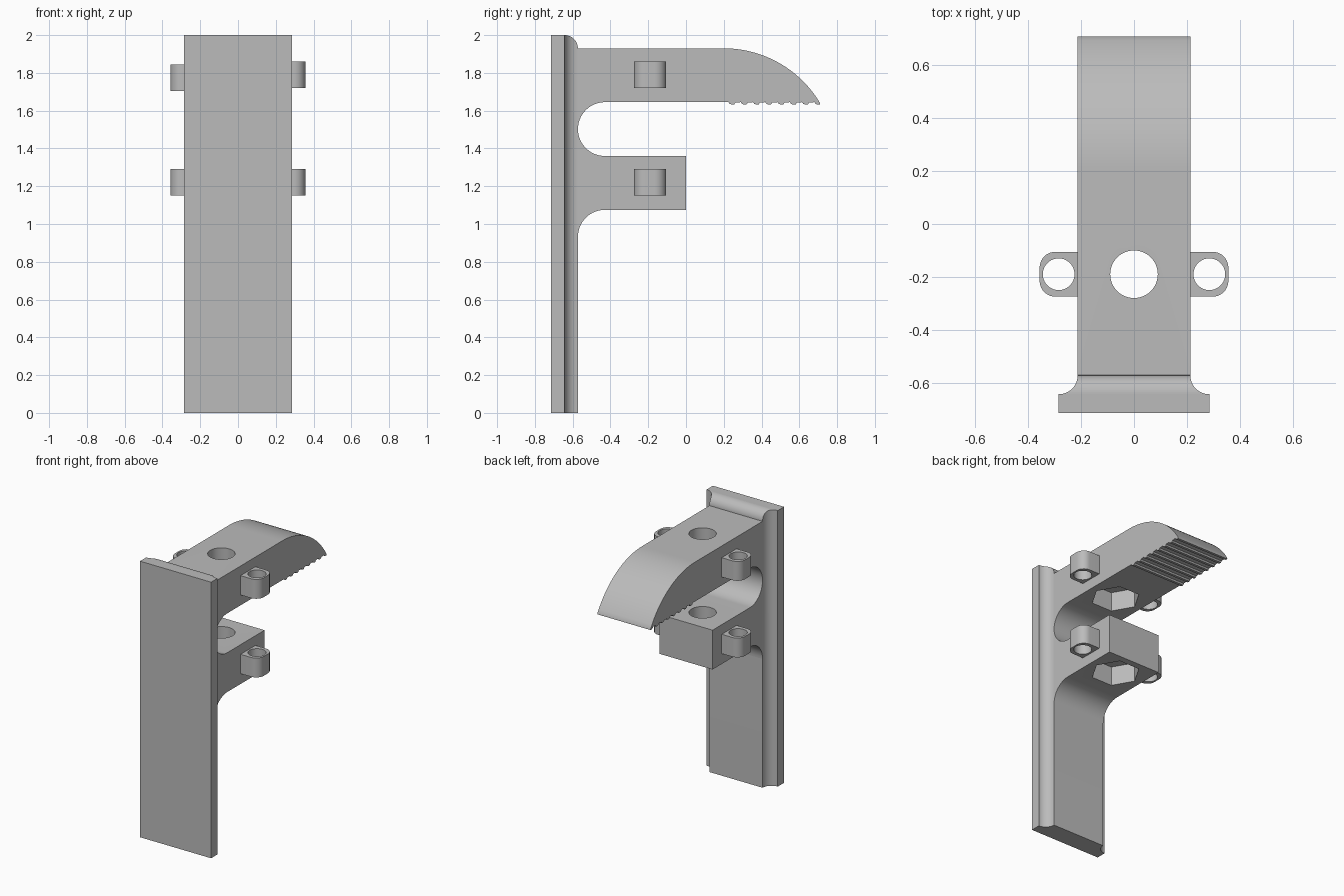
import bpy, bmesh
from math import cos, sin, radians, pi
from mathutils import Vector

cube = bpy.data.objects.get("Cube")
if cube:
    bpy.data.objects.remove(cube)

grey = bpy.data.materials.new("plain grey")
grey.use_nodes = True
COLOUR = (0.5, 0.5, 0.5, 1)
grey.diffuse_color = COLOUR
grey.node_tree.nodes["Principled BSDF"].inputs["Base Color"].default_value = COLOUR


def arc(cx, cy, r, start, end, n=16):
    angles = [radians(start + (end - start) * i / n) for i in range(n + 1)]
    return [(cx + r * cos(a), cy + r * sin(a)) for a in angles]


def extrude(name, profile, low, high, axis):
    """Extrude a flat outline along z (xy outline) or along x (yz outline)."""
    place = (lambda p: (p[0], p[1], low)) if axis == "z" else (lambda p: (low, p[0], p[1]))
    bm = bmesh.new()
    face = bm.faces.new([bm.verts.new(place(p)) for p in profile])
    top = bmesh.ops.extrude_face_region(bm, geom=[face])
    move = Vector((0, 0, high - low)) if axis == "z" else Vector((high - low, 0, 0))
    bmesh.ops.translate(bm, vec=move, verts=[v for v in top["geom"] if isinstance(v, bmesh.types.BMVert)])
    bmesh.ops.recalc_face_normals(bm, faces=bm.faces)
    mesh = bpy.data.meshes.new(name)
    bm.to_mesh(mesh)
    bm.free()
    mesh.materials.append(grey)
    obj = bpy.data.objects.new(name, mesh)
    bpy.context.collection.objects.link(obj)
    return obj


def prism(name, x, y, r, sides, low, high):
    return extrude(name, arc(x, y, r, 0, 360, sides)[:-1], low, high, "z")


def activate(obj):
    bpy.ops.object.select_all(action="DESELECT")
    obj.select_set(True)
    bpy.context.view_layer.objects.active = obj


def cut(obj, cutter):
    cutter.hide_render = True
    mod = obj.modifiers.new("cut", "BOOLEAN")
    mod.operation, mod.solver, mod.object = "DIFFERENCE", "EXACT", cutter
    activate(obj)
    bpy.ops.object.modifier_apply(modifier=mod.name)
    bpy.data.objects.remove(cutter)


def smooth(obj):
    activate(obj)
    bpy.ops.object.shade_smooth_by_angle(angle=radians(25))


HALF, EDGE, BACK, STEP = 0.213, 0.285, -0.572, -0.643
HOLE_Y = -0.19

# Back plate with coved long edges and a rounded top rear edge
side = [(EDGE, -0.715), (EDGE, STEP)] + arc(EDGE, BACK, EDGE - HALF, 270, 180)[1:]
plate = extrude("back_plate", side + [(-x, y) for x, y in reversed(side)], 0, 2, "z")
corner = arc(STEP, 1.929, 0.071, 90, 0) + [(-0.5, 1.929), (-0.5, 2.1), (STEP, 2.1)]
cut(plate, extrude("corner_cutter", corner, -0.4, 0.4, "x"))
smooth(plate)

# Jaw body: lower arm, round throat, toothed upper arm with a curved nose
LOW, LOW_TOP, UP, UP_TOP, R = 1.075, 1.36, 1.645, 1.93, 0.1425
NOSE_Y, NOSE_R, TIP = 0.2, 0.593, 0.71
outline = [(-0.6, LOW - R)]
outline += arc(BACK + R, LOW - R, R, 180, 90)
outline += [(0, LOW), (0, LOW_TOP)]
outline += arc(BACK + R, (LOW_TOP + UP) / 2, R, 270, 90, 32)
for i in range(8):
    e = TIP - 0.065 * (7 - i)
    outline += [(e - 0.03, UP), (e - 0.024, UP - 0.009), (e - 0.012, UP - 0.013), (e, UP - 0.013)]
    if i < 7:
        outline.append((e + 0.006, UP - 0.003))
outline += arc(NOSE_Y, UP_TOP - NOSE_R, NOSE_R, 31, 90, 24)
outline.append((-0.6, UP_TOP))
body = extrude("jaw_body", outline, -HALF, HALF, "x")

# Bolt hole through both arms, with a hexagonal nut pocket under each
cut(body, prism("bolt_cutter", 0, HOLE_Y, 0.09, 48, 0.9, 2.1))
for z in (LOW, UP):
    cut(body, prism("nut_cutter", 0, HOLE_Y, 0.164, 6, z - 0.05, z + 0.14))
smooth(body)

# Guide lugs on both sides
lugs = (("upper_left", 1, 1.72), ("upper_right", -1, 1.705),
        ("lower_left", 1, 1.15), ("lower_right", -1, 1.15))
for label, s, z in lugs:
    r, outer, y0, y1 = 0.06, 0.357, -0.275, -0.105
    shape = [(0.2, y0)] + arc(outer - r, y0 + r, r, 270, 360, 10)
    shape += arc(outer - r, y1 - r, r, 0, 90, 10) + [(0.2, y1)]
    lug = extrude(label + "_lug", [(s * x, y) for x, y in shape], z, z + 0.14, "z")
    cut(lug, prism("lug_cutter", s * EDGE, HOLE_Y, 0.06, 36, z - 0.1, z + 0.3))
    smooth(lug)
